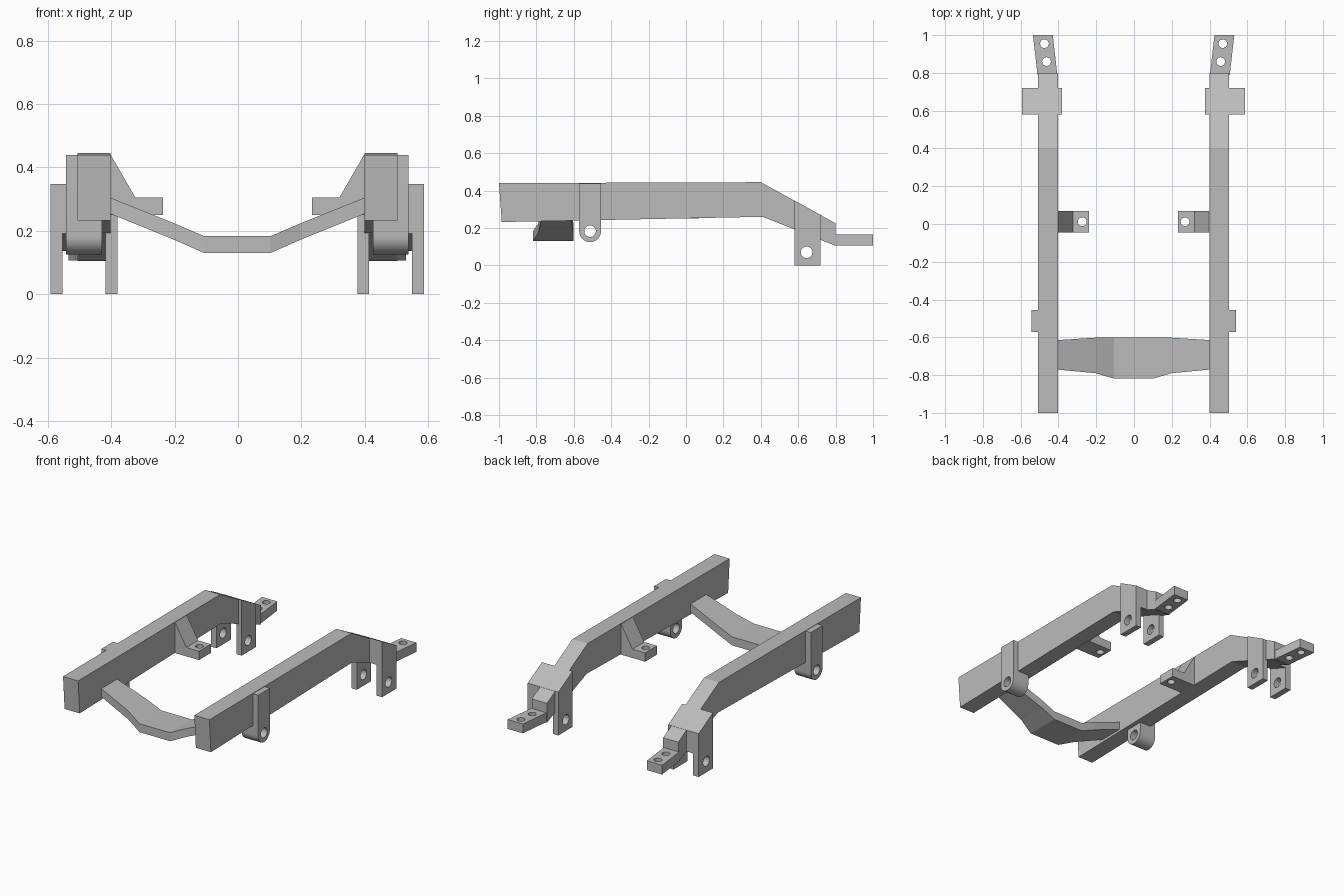
import bpy, bmesh
from math import cos, sin, pi

if "Cube" in bpy.data.objects:
    bpy.data.objects.remove(bpy.data.objects["Cube"])

steel = bpy.data.materials.new("grey_steel")
steel.use_nodes = True
steel.diffuse_color = (0.5, 0.5, 0.5, 1)
steel.node_tree.nodes["Principled BSDF"].inputs["Base Color"].default_value = (0.5, 0.5, 0.5, 1)

OFFSET = -0.002


def arc(cx, cy, r, start=0.0, sweep=2 * pi, n=32):
    count = n if sweep >= 2 * pi else n + 1
    return [(cx + r * cos(start + sweep * i / n), cy + r * sin(start + sweep * i / n))
            for i in range(count)]


def loft(name, rings):
    """Skin a list of equal-length point rings and cap both ends."""
    bm = bmesh.new()
    loops = [[bm.verts.new(p) for p in ring] for ring in rings]
    n = len(loops[0])
    for a, b in zip(loops, loops[1:]):
        for i in range(n):
            j = (i + 1) % n
            bm.faces.new((a[i], a[j], b[j], b[i]))
    bm.faces.new(loops[0])
    bm.faces.new(loops[-1])
    bmesh.ops.recalc_face_normals(bm, faces=bm.faces)
    mesh = bpy.data.meshes.new(name)
    bm.to_mesh(mesh)
    bm.free()
    mesh.materials.append(steel)
    ob = bpy.data.objects.new(name, mesh)
    bpy.context.scene.collection.objects.link(ob)
    ob.location.x = OFFSET
    return ob


def prism(name, outline, axis, lo, hi):
    """Extrude a 2D outline along one axis."""
    place = {"x": lambda p, t: (t, p[0], p[1]),
             "y": lambda p, t: (p[0], t, p[1]),
             "z": lambda p, t: (p[0], p[1], t)}[axis]
    return loft(name, [[place(p, t) for p in outline] for t in (lo, hi)])


def drill(ob, axis, lo, hi, holes):
    """Cut round holes, each given as centre and radius."""
    for a, b, r in holes:
        cutter = prism("hole_cutter", arc(a, b, r), axis, lo, hi)
        cutter.hide_render = True
        mod = ob.modifiers.new("hole", "BOOLEAN")
        mod.operation = "DIFFERENCE"
        mod.solver = "EXACT"
        mod.object = cutter
        graph = bpy.context.evaluated_depsgraph_get()
        ob.data = bpy.data.meshes.new_from_object(ob.evaluated_get(graph))
        ob.modifiers.clear()
        bpy.data.objects.remove(cutter)


def finish(ob, mirror=True):
    bpy.ops.object.select_all(action="DESELECT")
    ob.select_set(True)
    bpy.context.view_layer.objects.active = ob
    bpy.ops.object.shade_smooth_by_angle(angle=pi / 9)
    if mirror:
        ob.modifiers.new("both_sides", "MIRROR")


# Main side rails
rail = prism("side_rail", [(-1, 0.44), (-0.985, 0.232), (0.41, 0.26), (0.8, 0.105),
                           (0.8, 0.225), (0.4, 0.445)], "x", 0.401, 0.505)
finish(rail)

# Rear mounting tips, splayed outward
tip = prism("rear_tip", [(0.404, 0.79), (0.509, 0.79), (0.533, 1), (0.428, 1)],
            "z", 0.107, 0.165)
drill(tip, "z", 0, 0.3, [(0.472, 0.955, 0.023), (0.461, 0.86, 0.023)])
finish(tip)

# Front hangers with a rounded eye under the rail
hanger = prism("front_hanger", arc(-0.513, 0.183, 0.058, pi, pi, 20)
               + [(-0.455, 0.439), (-0.571, 0.439)], "x", 0.428, 0.541)
drill(hanger, "x", 0.3, 0.7, [(-0.513, 0.183, 0.031)])
finish(hanger)

# Rear hangers: saddle around the sloped rail and two drilled legs
saddle = prism("rear_saddle", [(0.58, 0.192), (0.72, 0.137), (0.72, 0.27), (0.58, 0.347)],
               "x", 0.379, 0.59)
finish(saddle)
for name, lo, hi in (("rear_inner_leg", 0.379, 0.416), ("rear_outer_leg", 0.552, 0.59)):
    leg = prism(name, [(0.58, 0), (0.72, 0), (0.72, 0.27), (0.58, 0.347)], "x", lo, hi)
    drill(leg, "x", 0.3, 0.7, [(0.645, 0.07, 0.031)])
    finish(leg)

# Inner mounting brackets with a sloped gusset
bracket = prism("inner_bracket", [(0.41, 0.44), (0.4, 0.44), (0.322, 0.305), (0.235, 0.305),
                                  (0.235, 0.25), (0.41, 0.25)], "y", -0.046, 0.07)
drill(bracket, "z", 0.2, 0.4, [(0.272, 0.012, 0.023)])
finish(bracket)

# Dropped front crossmember: x, bottom z, top z, front y, back y
half = [(0.41, 0.257, 0.308, -0.77, -0.615), (0.2, 0.172, 0.224, -0.79, -0.602),
        (0.105, 0.13, 0.183, -0.818, -0.602)]
stations = [(-x, *rest) for x, *rest in half] + half[::-1]
beam = loft("front_crossmember", [[(x, f, lo), (x, b, lo), (x, b, hi), (x, f, hi)]
                                  for x, lo, hi, f, b in stations])
for poly in beam.data.polygons:
    poly.use_smooth = False
